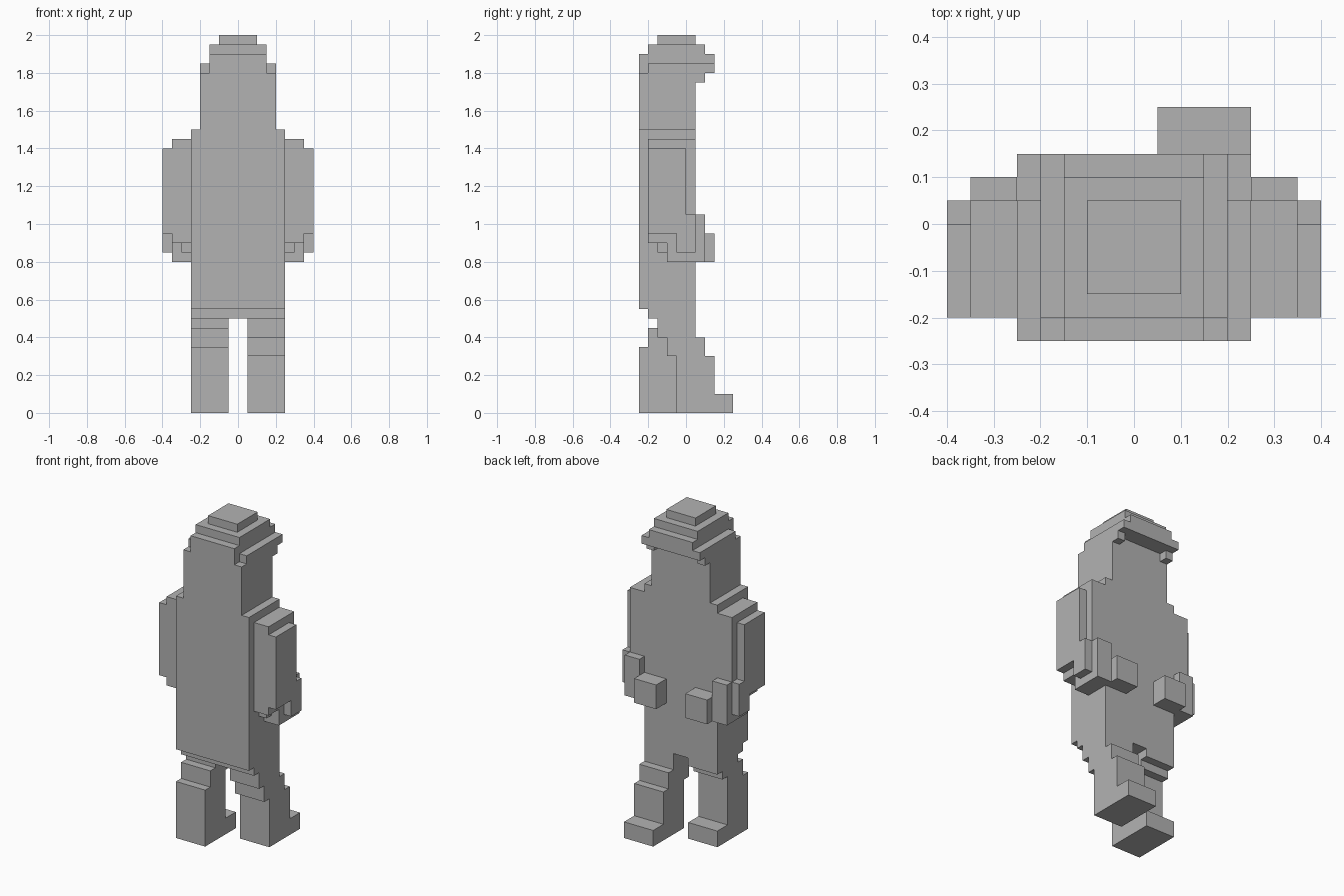
import bpy, bmesh
from mathutils import Vector

cube = bpy.data.objects.get("Cube")
if cube:
    bpy.data.objects.remove(cube)

U = 0.05  # block size

grey = bpy.data.materials.new("plain grey")
grey.use_nodes = True
colour = (0.45, 0.45, 0.45, 1)
grey.diffuse_color = colour
grey.node_tree.nodes["Principled BSDF"].inputs["Base Color"].default_value = colour


def box(x0, x1, y0, y1, z0, z1):
    """Set of block cells filling a box, in block units."""
    return {(x, y, z) for x in range(x0, x1) for y in range(y0, y1) for z in range(z0, z1)}


def mirror(cells):
    return {(-1 - x, y, z) for x, y, z in cells}


parts = {}

# Torso with a stepped front hem
parts["torso"] = box(-5, 5, -5, 1, 11, 30) | box(-5, 5, -4, 1, 10, 11)

# Head and stepped cap with a rear brim
parts["head"] = box(-4, 4, -5, 1, 30, 36)
lappet = box(3, 4, 1, 2, 35, 36)
parts["cap"] = (box(-4, 4, -4, 3, 36, 37) | box(-3, 3, -5, 3, 36, 38)
                | box(-3, 3, -4, 2, 38, 39) | box(-2, 2, -3, 1, 39, 40)
                | lappet | mirror(lappet))

# Arms, forearms and hands, mirrored
arm = (box(5, 7, -4, 1, 18, 29) | box(7, 8, -4, 0, 19, 28)
       | box(5, 6, -3, 1, 17, 18))
forearm = box(5, 7, -2, 2, 16, 21) | box(7, 8, -1, 1, 17, 21)
hand = box(2, 5, 1, 3, 16, 19)
for name, cells in (("arm", arm), ("forearm", forearm), ("hand", hand)):
    parts["left_" + name] = cells
    parts["right_" + name] = mirror(cells)

# Left leg steps back
parts["left_leg"] = (box(1, 5, -3, 1, 8, 10) | box(1, 5, -2, 2, 6, 8)
                     | box(1, 5, -1, 3, 2, 6))
parts["left_foot"] = box(1, 5, -1, 5, 0, 2)

# Right leg steps forward
parts["right_leg"] = (box(-5, -1, -3, 1, 9, 10) | box(-5, -1, -4, 0, 8, 9)
                      | box(-5, -1, -4, -1, 7, 8) | box(-5, -1, -5, -1, 2, 7))
parts["right_foot"] = box(-5, -1, -5, 1, 0, 2)

solid = set().union(*parts.values())


def build(name, cells):
    """Skin the outer faces of the cells and merge them into flat panels."""
    bm = bmesh.new()
    for cell in sorted(cells):
        centre = Vector(cell) + Vector((0.5, 0.5, 0.5))
        for axis in range(3):
            for sign in (-1, 1):
                near = list(cell)
                near[axis] += sign
                if tuple(near) in solid:
                    continue
                n, a, b = Vector(), Vector(), Vector()
                n[axis] = sign / 2
                a[(axis + 1) % 3] = 0.5
                b[(axis + 2) % 3] = sign / 2
                bm.faces.new([bm.verts.new((centre + n + c) * U)
                              for c in (-a - b, a - b, a + b, b - a)])
    bmesh.ops.remove_doubles(bm, verts=bm.verts, dist=U / 100)
    bmesh.ops.dissolve_limit(bm, angle_limit=0.01, verts=bm.verts, edges=bm.edges)
    mesh = bpy.data.meshes.new(name)
    bm.to_mesh(mesh)
    bm.free()
    mesh.materials.append(grey)
    bpy.context.scene.collection.objects.link(bpy.data.objects.new(name, mesh))


for part, cells in parts.items():
    build(part, cells)
